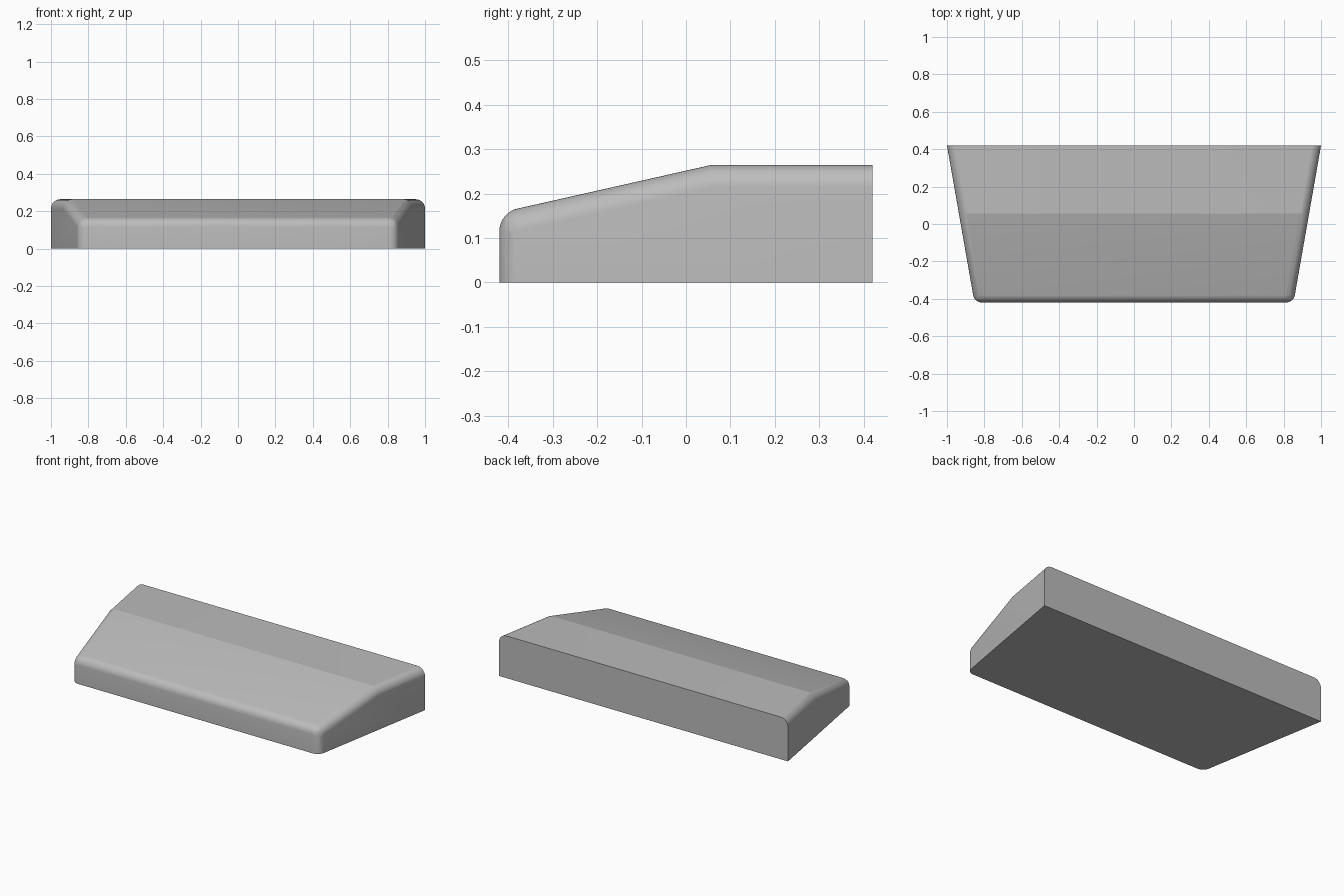
import bpy
import bmesh
import math

cube = bpy.data.objects.get("Cube")
if cube:
    bpy.data.objects.remove(cube, do_unlink=True)

# Side profile (y, z); the width narrows towards the front
PROFILE = [(-0.42, 0), (0.42, 0), (0.42, 0.264), (0.055, 0.264), (-0.42, 0.157)]
FRONT, BACK = -0.42, 0.42


def half_width(y):
    return 0.853 + 0.147 * (y - FRONT) / (BACK - FRONT)


# Wedge-shaped body
bm = bmesh.new()
right = [bm.verts.new((-half_width(y), y, z)) for y, z in PROFILE]
left = [bm.verts.new((half_width(y), y, z)) for y, z in PROFILE]
bm.faces.new(right)
bm.faces.new(left)
for i in range(len(PROFILE)):
    j = (i + 1) % len(PROFILE)
    bm.faces.new((right[i], right[j], left[j], left[i]))
bmesh.ops.recalc_face_normals(bm, faces=bm.faces)

# Rounded edges: side tops, front top and front corners
weight = bm.edges.layers.float.new("bevel_weight_edge")
for a, b, w in ((2, 3, 1.0), (3, 4, 1.0), (4, 0, 0.8)):
    for side in (right, left):
        bm.edges.get((side[a], side[b]))[weight] = w
bm.edges.get((right[4], left[4]))[weight] = 0.8

mesh = bpy.data.meshes.new("wedge_body")
bm.to_mesh(mesh)
bm.free()
body = bpy.data.objects.new("wedge_body", mesh)
bpy.context.collection.objects.link(body)

bpy.ops.object.select_all(action="DESELECT")
body.select_set(True)
bpy.context.view_layer.objects.active = body
bevel = body.modifiers.new("rounding", "BEVEL")
bevel.limit_method = "WEIGHT"
bevel.width = 0.05
bevel.segments = 10
bpy.ops.object.modifier_apply(modifier=bevel.name)
bpy.ops.object.shade_smooth_by_angle(angle=math.radians(12))

# Plain grey finish
grey = bpy.data.materials.new("light grey")
grey.use_nodes = True
color = (0.5, 0.5, 0.5, 1)
grey.diffuse_color = color
grey.node_tree.nodes["Principled BSDF"].inputs["Base Color"].default_value = color
mesh.materials.append(grey)
